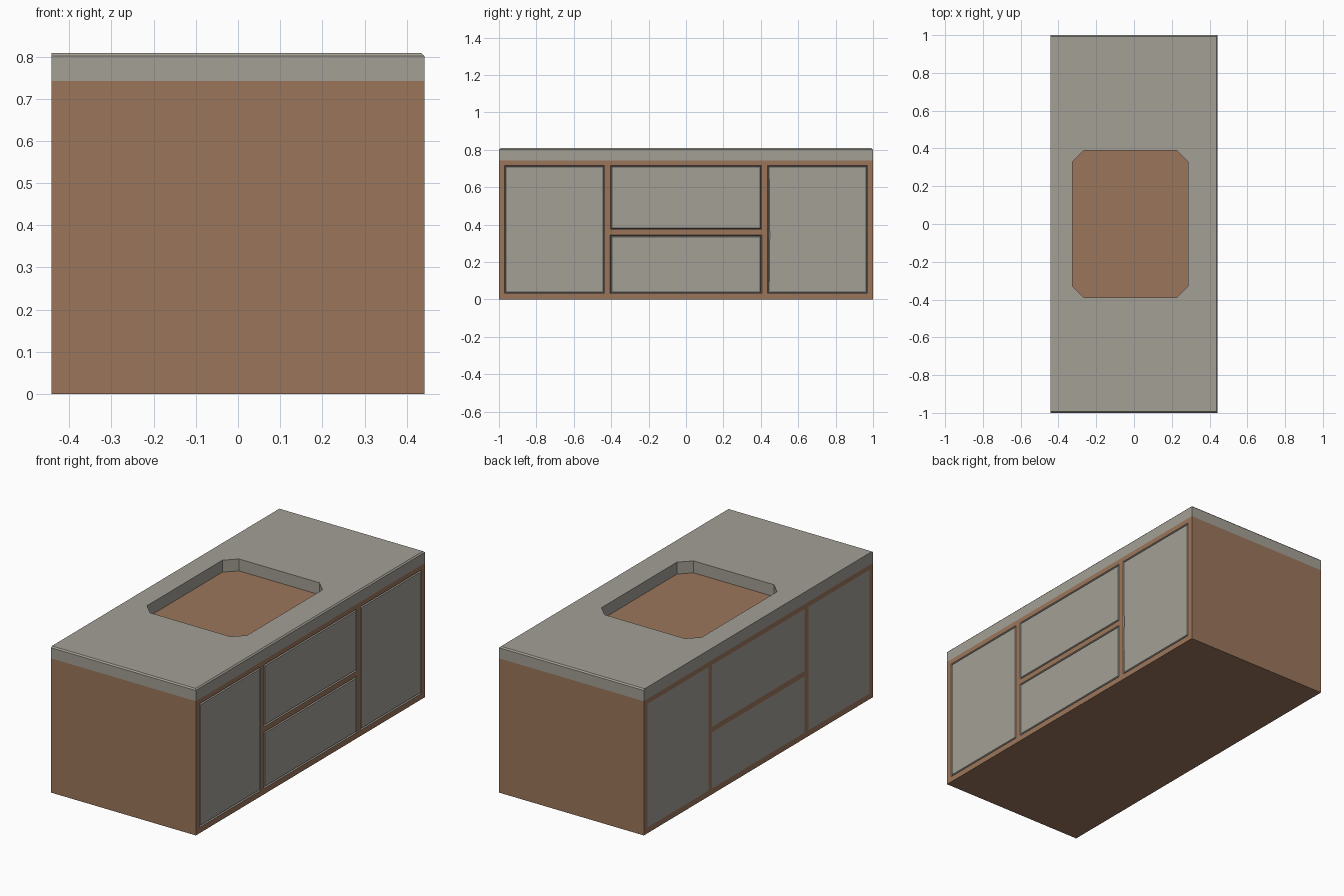
import bpy, bmesh
from mathutils import Vector

if "Cube" in bpy.data.objects:
    bpy.data.objects.remove(bpy.data.objects["Cube"])

HX, HY, Z_BODY, Z_TOP = 0.4425, 1.0, 0.742, 0.808


def material(name, rgb):
    m = bpy.data.materials.new(name)
    m.diffuse_color = (*rgb, 1)
    m.use_nodes = True
    m.node_tree.nodes["Principled BSDF"].inputs["Base Color"].default_value = m.diffuse_color
    return m


wood = material("brown wood", (0.33, 0.18, 0.105))
stone = material("warm grey", (0.37, 0.35, 0.305))


def finish(bm, name, mats):
    bmesh.ops.recalc_face_normals(bm, faces=bm.faces)
    me = bpy.data.meshes.new(name)
    bm.to_mesh(me)
    bm.free()
    for m in mats:
        me.materials.append(m)
    ob = bpy.data.objects.new(name, me)
    bpy.context.collection.objects.link(ob)
    return ob


def box(z0, z1):
    bm = bmesh.new()
    bmesh.ops.create_cube(bm, size=1)
    for v in bm.verts:
        v.co = Vector((v.co.x * 2 * HX, v.co.y * 2 * HY, z0 + (v.co.z + 0.5) * (z1 - z0)))
    return bm


# Door and drawer openings: (y0, y1, z0, z1)
PANELS = [(-0.97, -0.436, 0.032, 0.715), (0.436, 0.97, 0.032, 0.715),
          (-0.405, 0.405, 0.032, 0.343), (-0.405, 0.405, 0.373, 0.715)]

# Cabinet body, sliced along the panel borders
bm = box(0, Z_BODY)
cuts = {(1, v) for p in PANELS for v in p[:2]} | {(2, v) for p in PANELS for v in p[2:]}
for axis, v in sorted(cuts):
    co, no = Vector(), Vector()
    co[axis], no[axis] = v, 1
    bmesh.ops.bisect_plane(bm, geom=bm.verts[:] + bm.edges[:] + bm.faces[:],
                           plane_co=co, plane_no=no)
bm.normal_update()
for f in bm.faces:
    c = f.calc_center_median()
    if abs(f.normal.x) > 0.9 and any(a < c.y < b and d < c.z < e for a, b, d, e in PANELS):
        f.material_index = 1
bmesh.ops.dissolve_limit(bm, angle_limit=0.01, verts=bm.verts[:], edges=bm.edges[:],
                         delimit={'MATERIAL'})
bm.normal_update()

# Grooves around the doors and drawers on the right side; the left side stays flush
doors = [f for f in bm.faces if f.material_index == 1 and f.normal.x > 0.9]
for depth in (-0.008, 0.008):
    bmesh.ops.inset_individual(bm, faces=doors, thickness=0.006, depth=depth)
finish(bm, "cabinet_body", [wood, stone])

# Countertop with eased edges on the front, right and back
bm = box(Z_BODY, Z_TOP)
eased = []
for e in bm.edges:
    m = (e.verts[0].co + e.verts[1].co) / 2
    if m.z > Z_TOP - 0.001 and m.x > -0.1:
        eased.append(e)
bmesh.ops.bevel(bm, geom=eased, offset=0.007, segments=1, affect='EDGES')
counter = finish(bm, "countertop", [stone])

# Basin opening with clipped corners
cx, hx, hy, k = -0.02, 0.306, 0.389, 0.06
outline = []
for sx, sy in ((1, 1), (-1, 1), (-1, -1), (1, -1)):
    pair = [(cx + sx * hx, sy * (hy - k)), (cx + sx * (hx - k), sy * hy)]
    outline += pair if sx * sy > 0 else pair[::-1]
bm = bmesh.new()
base = bm.faces.new([bm.verts.new((x, y, Z_BODY - 0.1)) for x, y in outline])
top = bmesh.ops.extrude_face_region(bm, geom=[base])["geom"]
for v in top:
    if isinstance(v, bmesh.types.BMVert):
        v.co.z = Z_TOP + 0.1
cutter = finish(bm, "basin_cutter", [stone])
cutter.hide_render = True
cutter.hide_viewport = True
mod = counter.modifiers.new("basin opening", 'BOOLEAN')
mod.operation = 'DIFFERENCE'
mod.solver = 'EXACT'
mod.object = cutter
